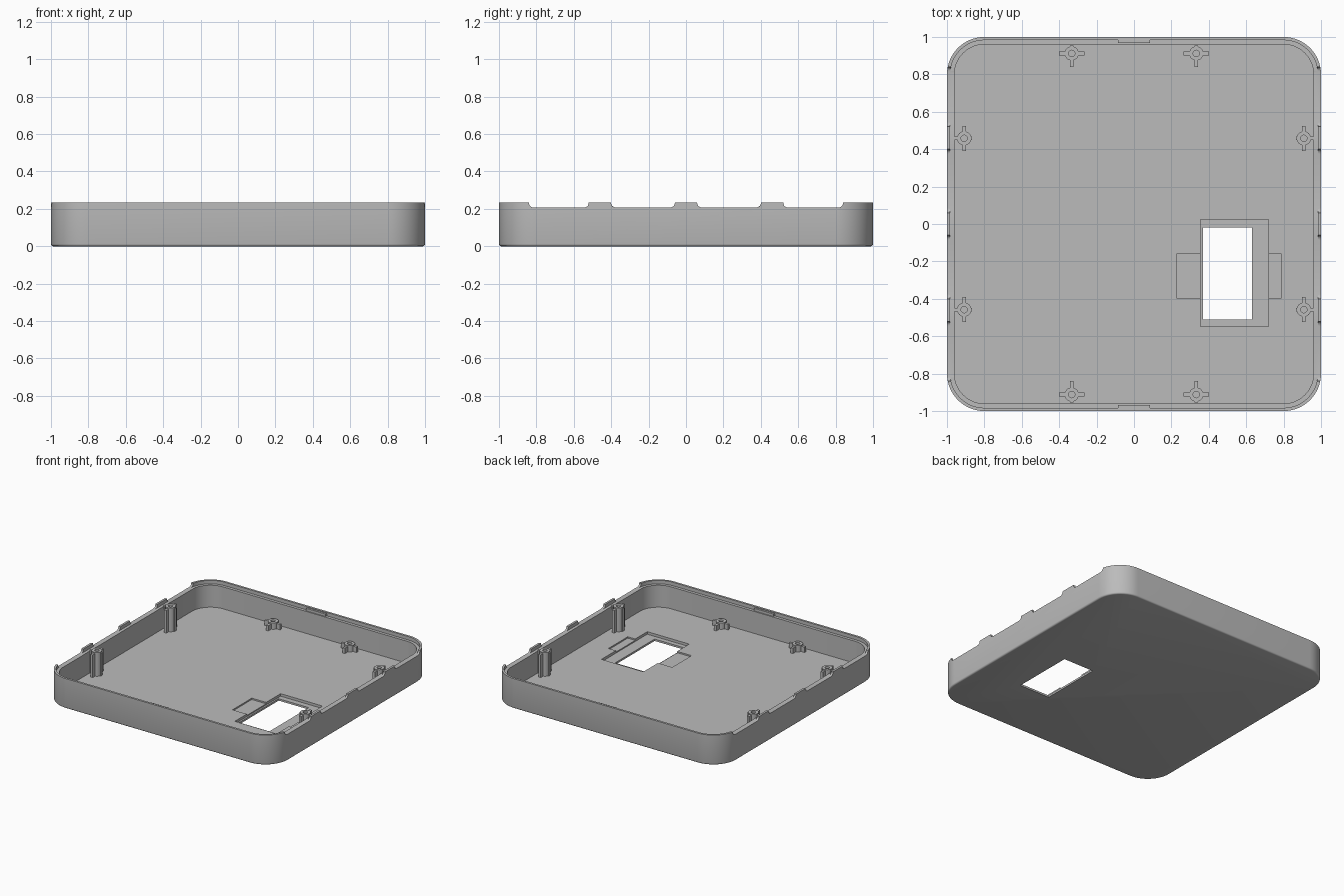
import bpy, bmesh, math
from mathutils import Matrix, Vector

if "Cube" in bpy.data.objects:
    bpy.data.objects.remove(bpy.data.objects["Cube"])

GREY = (0.5, 0.5, 0.5, 1)
plastic = bpy.data.materials.new("grey plastic")
plastic.use_nodes = True
plastic.diffuse_color = GREY
plastic.node_tree.nodes["Principled BSDF"].inputs["Base Color"].default_value = GREY

FLOOR, LEDGE, TOP, WALL = 0.035, 0.208, 0.235, 0.04


def finish(bm, name):
    bmesh.ops.recalc_face_normals(bm, faces=bm.faces)
    mesh = bpy.data.meshes.new(name)
    bm.to_mesh(mesh)
    bm.free()
    mesh.materials.append(plastic)
    ob = bpy.data.objects.new(name, mesh)
    bpy.context.collection.objects.link(ob)
    return ob


def activate(ob):
    bpy.ops.object.select_all(action='DESELECT')
    ob.select_set(True)
    bpy.context.view_layer.objects.active = ob


def add_box(bm, x0, x1, y0, y1, z0, z1):
    size = Matrix.Diagonal((x1 - x0, y1 - y0, z1 - z0, 1))
    centre = Matrix.Translation(((x0 + x1) / 2, (y0 + y1) / 2, (z0 + z1) / 2))
    bmesh.ops.create_cube(bm, size=1, matrix=centre @ size)


def box(name, *bounds):
    bm = bmesh.new()
    add_box(bm, *bounds)
    return finish(bm, name)


def cut(ob, cutter):
    activate(ob)
    mod = ob.modifiers.new("cut", 'BOOLEAN')
    mod.operation, mod.solver, mod.object = 'DIFFERENCE', 'EXACT', cutter
    bpy.ops.object.modifier_apply(modifier=mod.name)
    bpy.data.objects.remove(cutter)


def rounded_square(bm, inset, z, segments=14):
    # corner centres stay fixed, so the radius shrinks with the inset
    ring = []
    for corner in range(4):
        mid = math.radians(45 + 90 * corner)
        cx, cy = math.copysign(0.8, math.cos(mid)), math.copysign(0.8, math.sin(mid))
        for i in range(segments + 1):
            a = math.pi / 2 * (corner + i / segments)
            r = 0.2 - inset
            ring.append(bm.verts.new((cx + r * math.cos(a), cy + r * math.sin(a), z)))
    return ring


# Tray shell: section swept round a rounded square
bm = bmesh.new()
fillet = [(0.012 * (1 - math.sin(math.pi / 6 * i)), 0.012 * (1 - math.cos(math.pi / 6 * i)))
          for i in range(4)]
section = fillet + [(0, TOP), (0.017, TOP), (0.017, LEDGE), (WALL, LEDGE), (WALL, FLOOR)]
rings = [rounded_square(bm, inset, z) for inset, z in section]
for low, high in zip(rings, rings[1:]):
    n = len(low)
    for i in range(n):
        j = (i + 1) % n
        bm.faces.new((low[i], low[j], high[j], high[i]))
bm.faces.new(rings[0][::-1])
bm.faces.new(rings[-1])
tray = finish(bm, "tray_shell")

# Rim notches on both side walls, with curved ends
for y0, y1 in [(-0.84, -0.52), (-0.4, -0.06), (0.06, 0.4), (0.52, 0.84)]:
    end = [(0, 0.3), (0, 0.228), (0.006, 0.215), (0.015, 0.209), (0.028, 0.207)]
    outline = [(y0 + d, z) for d, z in end] + [(y1 - d, z) for d, z in reversed(end)]
    bm = bmesh.new()
    face = bm.faces.new([bm.verts.new((-1.1, y, z)) for y, z in outline])
    geom = bmesh.ops.extrude_face_region(bm, geom=[face])["geom"]
    bmesh.ops.translate(bm, vec=Vector((2.2, 0, 0)),
                        verts=[g for g in geom if isinstance(g, bmesh.types.BMVert)])
    cut(tray, finish(bm, "notch_cutter"))

# Floor recesses and the window through the floor
cut(tray, box("wing_cutter", 0.23, 0.785, -0.397, -0.157, 0.024, 0.1))
cut(tray, box("recess_cutter", 0.355, 0.72, -0.547, 0.023, 0.015, 0.1))
cut(tray, box("window_cutter", 0.368, 0.63, -0.51, -0.02, -0.1, 0.1))
activate(tray)
bpy.ops.object.shade_smooth_by_angle(angle=math.radians(32))


def screw_post(name, x, y, top, fins):
    # hollow round boss with thin fins; each fin is a direction and a reach
    bm = bmesh.new()
    base, n, r_out, r_in = FLOOR - 0.005, 24, 0.038, 0.017
    loops = []
    for r, z in [(r_in, base), (r_out, base), (r_out, top), (r_in, top)]:
        loops.append([bm.verts.new((r * math.cos(math.tau * i / n), r * math.sin(math.tau * i / n), z))
                      for i in range(n)])
    for k in range(4):
        a, b = loops[k], loops[(k + 1) % 4]
        for i in range(n):
            j = (i + 1) % n
            bm.faces.new((a[i], a[j], b[j], b[i]))
    for dx, dy, reach in fins:
        hx, hy = 0.01 * abs(dy), 0.01 * abs(dx)
        xs = sorted((dx * 0.025, dx * reach))
        ys = sorted((dy * 0.025, dy * reach))
        add_box(bm, xs[0] - hx, xs[1] + hx, ys[0] - hy, ys[1] + hy, base, top - 0.008)
    ob = finish(bm, name)
    ob.location = (x, y, 0)
    activate(ob)
    bpy.ops.object.shade_smooth_by_angle(angle=math.radians(32))


# Tall posts by the side walls, short posts by the front and back walls
for sx, side in ((1, "left"), (-1, "right")):
    for sy, end in ((1, "back"), (-1, "front")):
        screw_post(f"tall_post_{end}_{side}", sx * 0.908, sy * 0.458, 0.222,
                   [(0, 1, 0.067), (0, -1, 0.067), (sx, 0, 0.056), (-sx, 0, 0.043)])
        screw_post(f"short_post_{end}_{side}", sx * 0.333, sy * 0.912, 0.085,
                   [(1, 0, 0.068), (-1, 0, 0.068), (0, -sy, 0.073), (0, sy, 0.043)])

# Small catches on the inner face of the front and back lip
for sy, end in ((1, "back"), (-1, "front")):
    ys = sorted((sy * 0.968, sy * 0.986))
    box(f"lip_catch_{end}", -0.085, 0.085, ys[0], ys[1], 0.203, 0.228)
